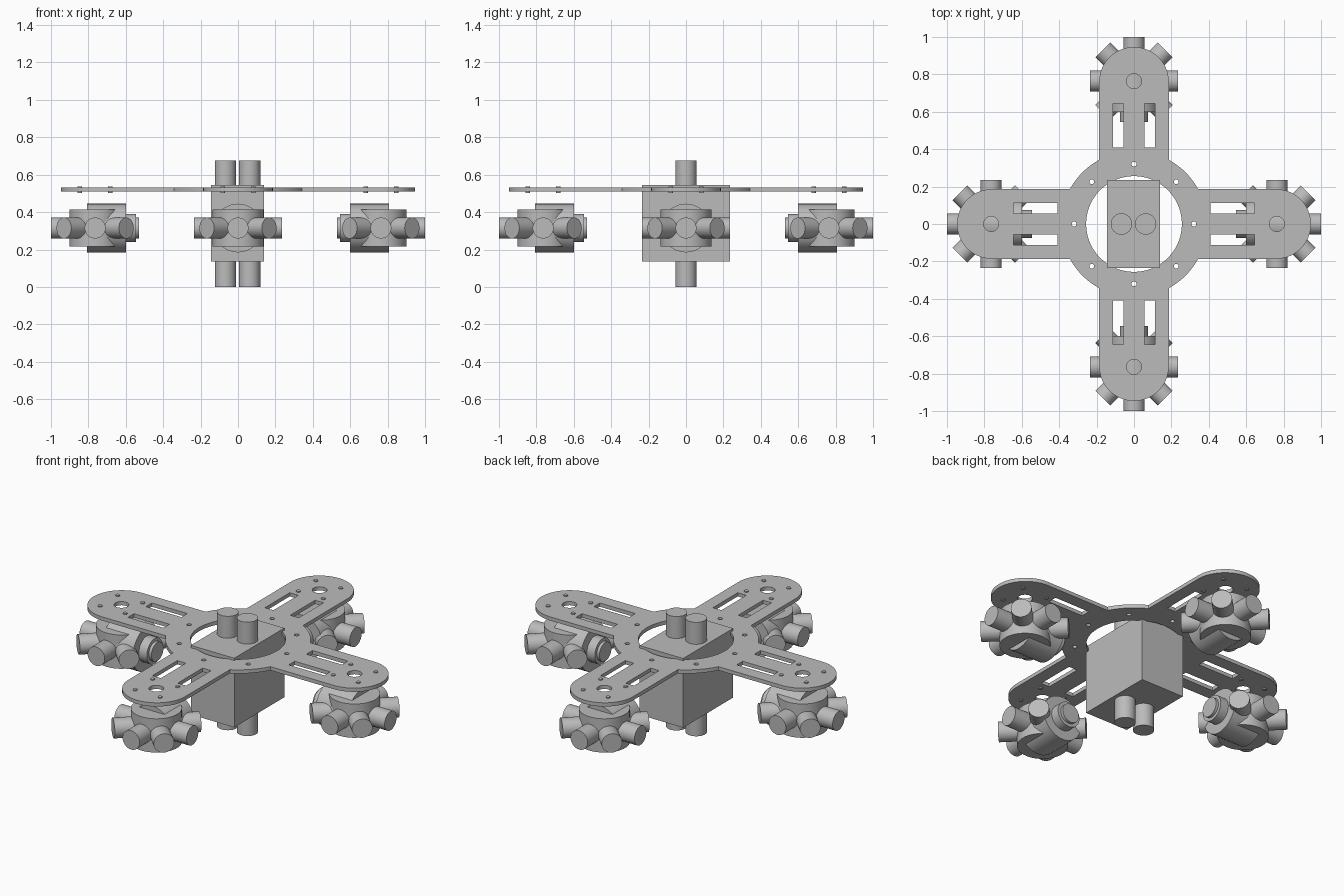
import bpy, math
from math import sin, cos, pi
from mathutils import Matrix, Vector

if "Cube" in bpy.data.objects:
    bpy.data.objects.remove(bpy.data.objects["Cube"], do_unlink=True)

grey = bpy.data.materials.new("plain_grey")
grey.use_nodes = True
grey.diffuse_color = (0.5, 0.5, 0.5, 1)
grey.node_tree.nodes["Principled BSDF"].inputs["Base Color"].default_value = (0.5, 0.5, 0.5, 1)

POD = 0.764        # distance of each pod from the centre
ARM = 0.186        # half width of an arm
RING = 0.39        # outer radius of the central ring
POD_Z = 0.315


def finish(ob, name):
    ob.name = name
    ob.data.materials.clear()
    ob.data.materials.append(grey)
    return ob


def rod(name, start, end, radius, sides=40):
    """Cylinder between two points."""
    a, b = Vector(start), Vector(end)
    bpy.ops.mesh.primitive_cylinder_add(vertices=sides, radius=radius, depth=(b - a).length)
    ob = bpy.context.object
    turn = (b - a).to_track_quat('Z', 'Y').to_matrix().to_4x4()
    ob.data.transform(Matrix.Translation((a + b) / 2) @ turn)
    bpy.ops.object.shade_smooth_by_angle(angle=math.radians(35))
    return finish(ob, name)


def spin(p, angle):
    x, y = p[0], p[1]
    return (x * cos(angle) - y * sin(angle), x * sin(angle) + y * cos(angle))


def arc(cx, cy, r, start, end, steps):
    return [(cx + r * cos(start + (end - start) * i / steps),
             cy + r * sin(start + (end - start) * i / steps)) for i in range(steps + 1)]


def circle(cx, cy, r, steps):
    return arc(cx, cy, r, 0, 2 * pi, steps)[:-1]


# Flat cross-shaped plate: outline and holes as one filled curve
joint = math.asin(ARM / RING)
quarter = arc(POD - 0.004, 0, ARM, -pi / 2, pi / 2, 32) + arc(0, 0, RING, joint, pi / 2 - joint, 12)
turns = [i * pi / 2 for i in range(4)]
loops = [[spin(p, t) for t in turns for p in quarter], circle(0, 0, 0.256, 72)]
for t in turns:
    loops.append([spin(p, t) for p in circle(POD, 0, 0.04, 32)])
    for y in (-0.083, 0.083):
        slot = [(0.41, y - 0.028), (0.643, y - 0.028), (0.643, y + 0.028), (0.41, y + 0.028)]
        loops.append([spin(p, t) for p in slot])
for i in range(8):
    x, y = spin((0.32, 0), i * pi / 4)
    loops.append(circle(x, y, 0.013, 16))

curve = bpy.data.curves.new("plate_curve", 'CURVE')
curve.dimensions = '2D'
curve.fill_mode = 'BOTH'
curve.extrude = 0.011
for loop in loops:
    spline = curve.splines.new('POLY')
    spline.points.add(len(loop) - 1)
    for point, (x, y) in zip(spline.points, loop):
        point.co = (x, y, 0, 1)
    spline.use_cyclic_u = True
plate = bpy.data.objects.new("frame_plate", curve)
bpy.context.collection.objects.link(plate)
plate.location.z = 0.52
bpy.ops.object.select_all(action='DESELECT')
plate.select_set(True)
bpy.context.view_layer.objects.active = plate
bpy.ops.object.convert(target='MESH')
plate = finish(bpy.context.object, "frame_plate")
bpy.ops.object.shade_smooth_by_angle(angle=math.radians(35))

# Central box with paired posts above and below
bpy.ops.mesh.primitive_cube_add(size=1, location=(-0.003, 0, 0.34))
box = finish(bpy.context.object, "central_box")
box.scale = (0.285, 0.468, 0.41)
for side, x in (("right", -0.067), ("left", 0.062)):
    rod(side + "_top_post", (x, 0, 0.53), (x, 0, 0.675), 0.057)
    rod(side + "_bottom_post", (x, 0, 0), (x, 0, 0.15), 0.057)

# One pod under each arm end
for side, t in zip(("left", "back", "right", "front"), turns):
    def at(r, y, z):
        return (*spin((r, y), t), z)

    rod(side + "_pod_hub", at(POD, 0, 0.215), at(POD, 0, 0.415), 0.137, 48)
    rod(side + "_pod_drum", at(0.598, 0, POD_Z), at(0.806, 0, POD_Z), 0.13, 48)
    rod(side + "_pod_collar", at(0.545, 0, POD_Z), at(0.61, 0, POD_Z), 0.075)
    for i in range(8):
        dx, dy = spin((0.236, 0), i * pi / 4)
        rod(f"{side}_pod_nozzle_{i + 1}", at(POD, 0, POD_Z), at(POD + dx, dy, POD_Z), 0.056)
    # Fastening pins through the plate
    for dx in (-0.082, 0.082):
        for dy in (-0.082, 0.082):
            rod(side + "_plate_pin", at(POD + dx, dy, 0.503), at(POD + dx, dy, 0.537), 0.012, 16)
